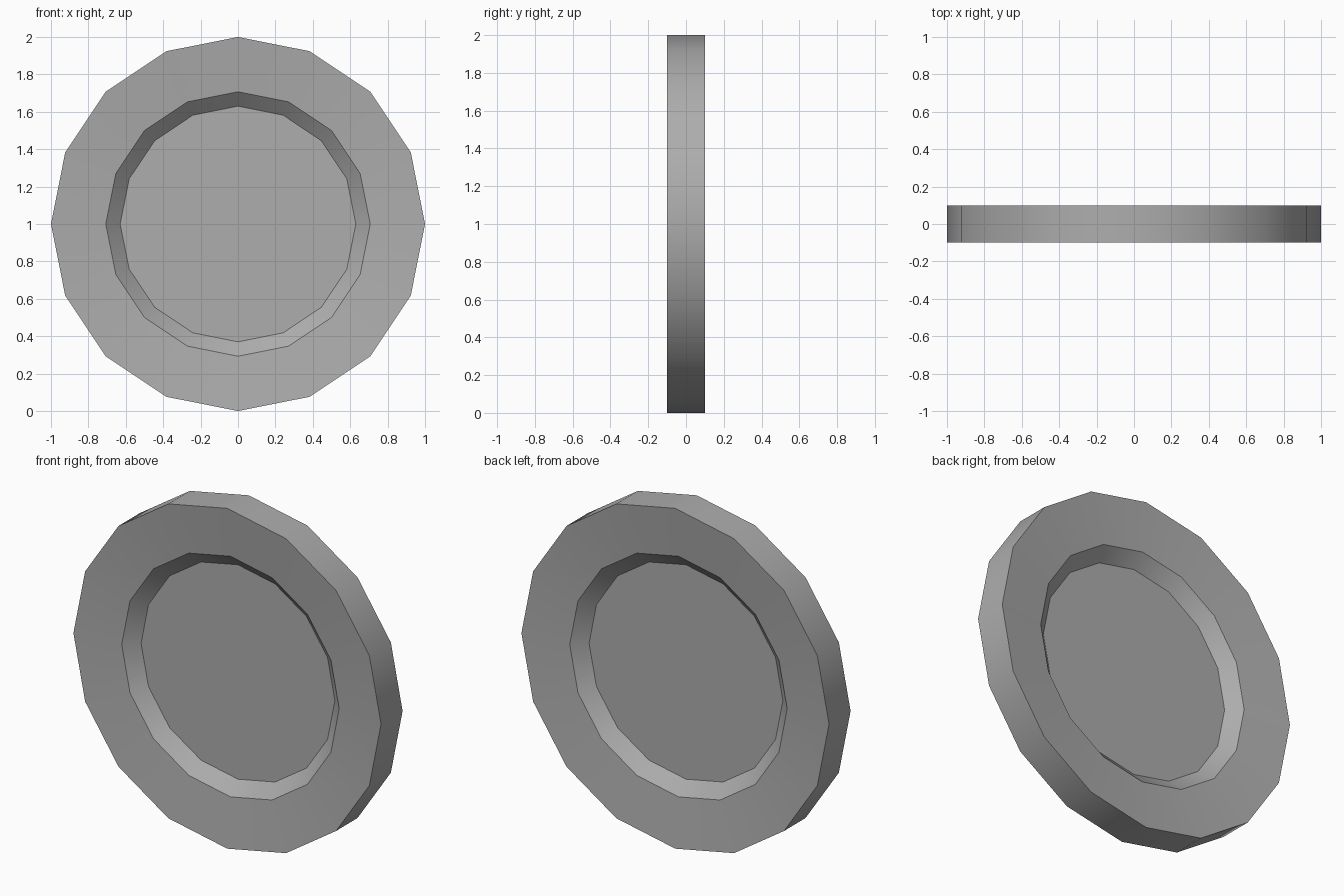
import bpy, bmesh, math

cube = bpy.data.objects.get("Cube")
if cube:
    bpy.data.objects.remove(cube, do_unlink=True)

SIDES = 16

grey = bpy.data.materials.new("plain grey")
grey.use_nodes = True
colour = (0.42, 0.42, 0.42, 1)
grey.diffuse_color = colour
grey.node_tree.nodes["Principled BSDF"].inputs["Base Color"].default_value = colour


def add_object(name, bm):
    bmesh.ops.recalc_face_normals(bm, faces=bm.faces)
    mesh = bpy.data.meshes.new(name)
    bm.to_mesh(mesh)
    bm.free()
    mesh.materials.append(grey)
    obj = bpy.data.objects.new(name, mesh)
    bpy.context.collection.objects.link(obj)
    return obj


def circle(bm, radius, y):
    angles = [2 * math.pi * i / SIDES for i in range(SIDES)]
    return [bm.verts.new((radius * math.cos(a), y, 1 + radius * math.sin(a)))
            for a in angles]


# Rim: closed (radius, y) profile, gently dished faces and a chamfered inner wall
profile = [(1.0, -0.1), (1.0, 0.1), (0.707, 0.07), (0.63, 0.0), (0.707, -0.07)]
bm = bmesh.new()
loops = [circle(bm, r, y) for r, y in profile]
for k, loop in enumerate(loops):
    following = loops[(k + 1) % len(loops)]
    for i in range(SIDES):
        j = (i + 1) % SIDES
        bm.faces.new((loop[i], loop[j], following[j], following[i]))
rim = add_object("rim", bm)

# Centre panel: thin disc across the middle of the rim
bm = bmesh.new()
bm.faces.new(circle(bm, 0.63, 0.0))
add_object("centre_panel", bm)

# Smooth around the rim, sharp at the profile corners
bpy.ops.object.select_all(action='DESELECT')
rim.select_set(True)
bpy.context.view_layer.objects.active = rim
bpy.ops.object.shade_smooth_by_angle(angle=math.radians(30))
